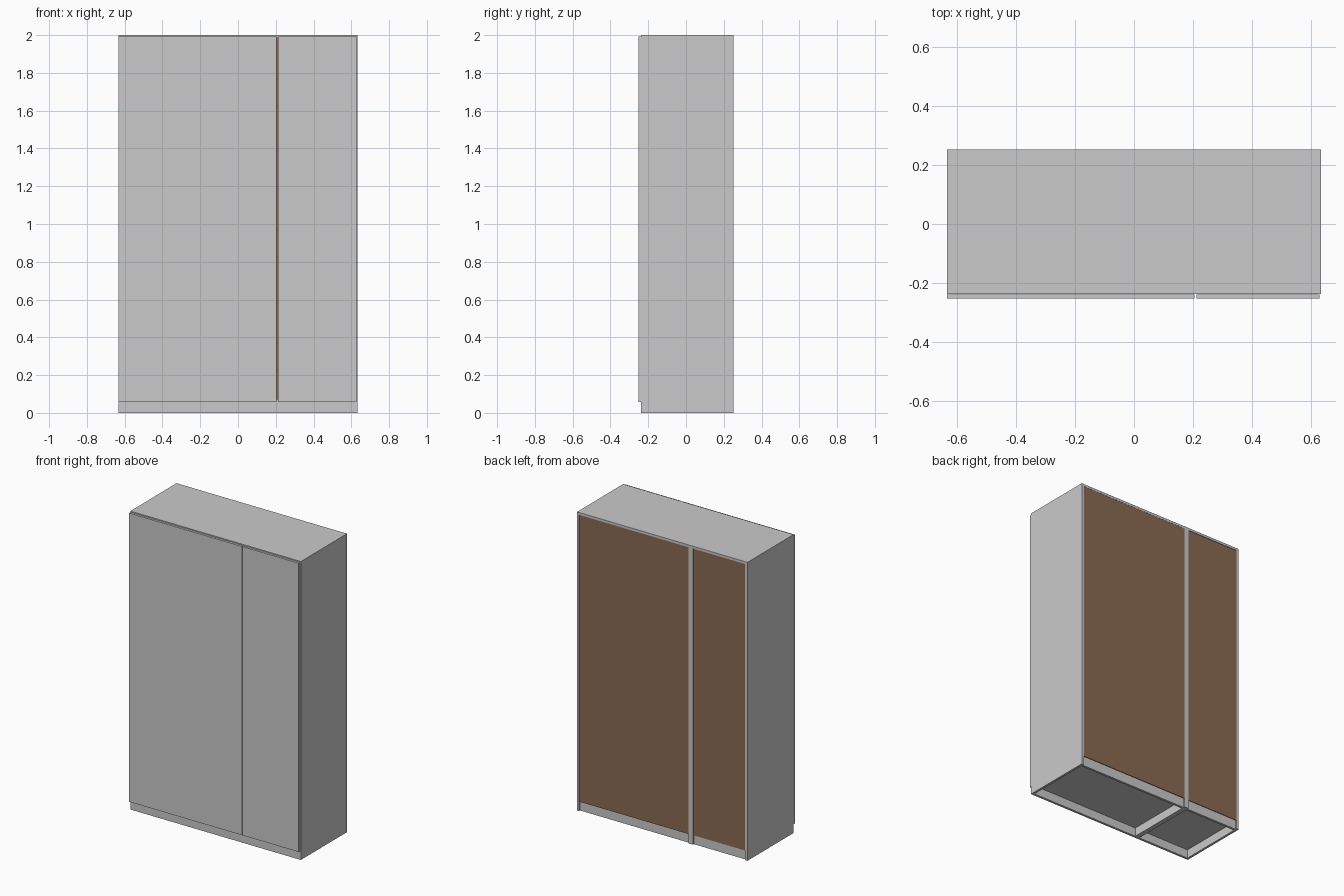
import bpy

cube = bpy.data.objects.get("Cube")
if cube:
    bpy.data.objects.remove(cube, do_unlink=True)


def make_material(name, rgb):
    mat = bpy.data.materials.new(name)
    mat.use_nodes = True
    color = (*rgb, 1.0)
    mat.diffuse_color = color
    bsdf = next(n for n in mat.node_tree.nodes if n.type == "BSDF_PRINCIPLED")
    bsdf.inputs["Base Color"].default_value = color
    return mat


grey = make_material("light grey board", (0.59, 0.59, 0.59))
brown = make_material("brown hardboard", (0.255, 0.147, 0.087))


def board(name, x, y, z, mat=grey):
    """Flat board spanning the given (low, high) ranges."""
    bpy.ops.mesh.primitive_cube_add(size=1, location=[sum(r) / 2 for r in (x, y, z)])
    obj = bpy.context.object
    obj.name = name
    obj.scale = [r[1] - r[0] for r in (x, y, z)]
    bpy.ops.object.transform_apply(location=False, rotation=False, scale=True)
    obj.data.materials.append(mat)
    return obj


HALF_W, BACK, FRONT = 0.632, 0.2525, -0.2525
CARCASS_FRONT = -0.237
T = 0.016            # board thickness
PLINTH = 0.058       # plinth height
SPLIT = -0.212       # joint between the two cabinets


def cabinet(prefix, x0, x1, panel_back):
    depth = (CARCASS_FRONT, BACK)
    inner = (x0 + T, x1 - T)
    # Sides run to the floor
    board(prefix + "_right_side", (x0, x0 + T), depth, (0, 2))
    board(prefix + "_left_side", (x1 - T, x1), depth, (0, 2))
    # Top, bottom and plinth rails
    board(prefix + "_top", inner, (CARCASS_FRONT, BACK - 0.001), (2 - T, 2))
    board(prefix + "_bottom", inner, (CARCASS_FRONT, BACK - 0.01), (PLINTH, PLINTH + T))
    board(prefix + "_front_plinth", inner, (CARCASS_FRONT, CARCASS_FRONT + T), (0, PLINTH))
    board(prefix + "_back_plinth", inner, (BACK - 0.01 - T, BACK - 0.01), (0, PLINTH))
    # Thin back panel
    board(prefix + "_back_panel", inner, (panel_back - 0.004, panel_back),
          (PLINTH + 0.004, 2 - T), brown)


cabinet("narrow_cabinet", -HALF_W, SPLIT, BACK - 0.004)
cabinet("wide_cabinet", SPLIT, HALF_W, BACK - 0.002)

# Doors: two meet flush, the third is set off by a narrow gap
doors = {
    "right_door": (-HALF_W, SPLIT),
    "middle_door": (SPLIT, 0.205),
    "left_door": (0.211, 0.627),
}
for name, span in doors.items():
    board(name, span, (FRONT, CARCASS_FRONT - 0.001), (PLINTH, 1.993))
